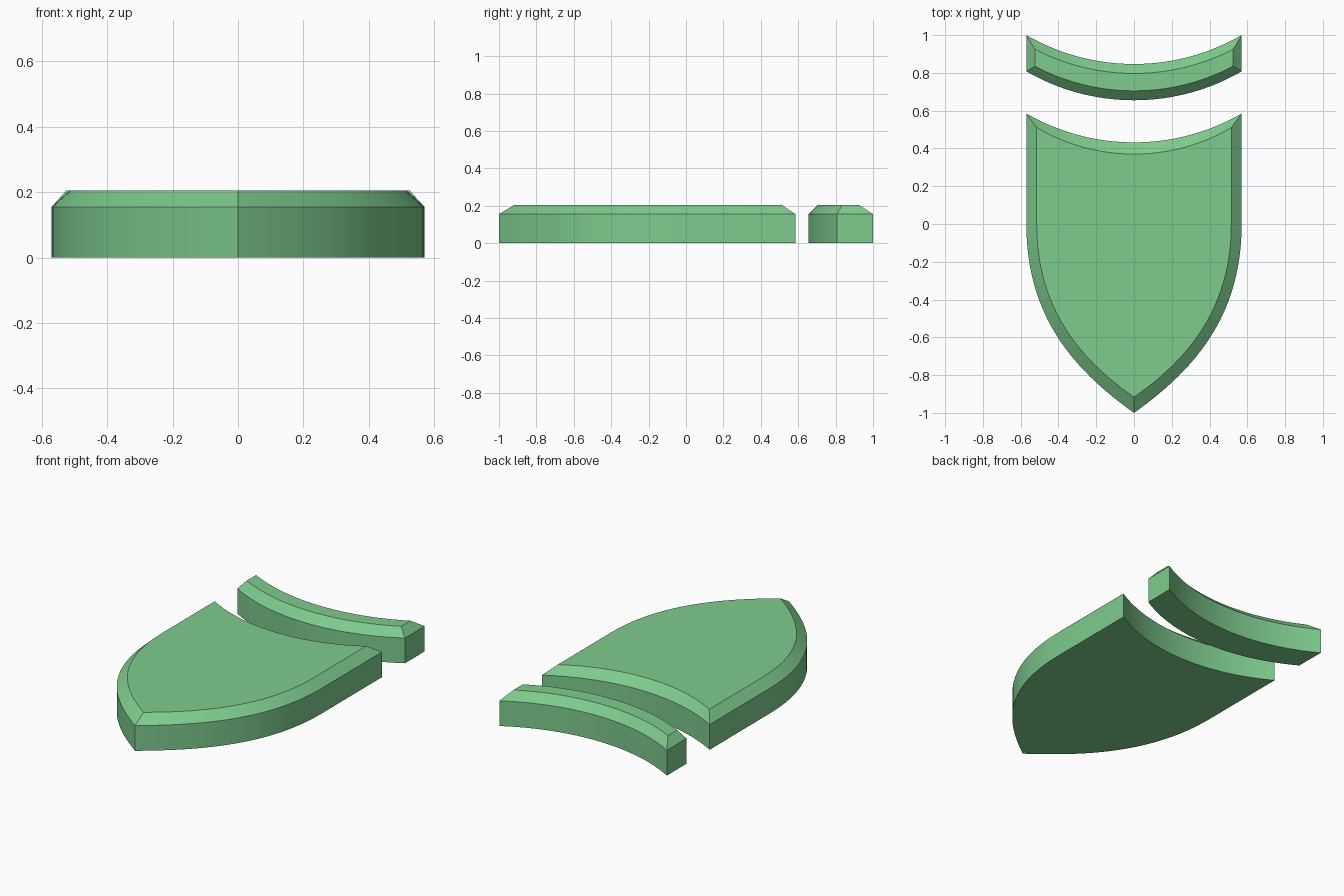
import bpy, bmesh, math
from mathutils import Vector
from mathutils.geometry import interpolate_bezier

if "Cube" in bpy.data.objects:
    bpy.data.objects.remove(bpy.data.objects["Cube"])

EDGE_Z, TOP_Z = 0.155, 0.205

green = bpy.data.materials.new("green")
green.diffuse_color = (0.21, 0.60, 0.27, 1)
green.use_nodes = True
green.node_tree.nodes["Principled BSDF"].inputs["Base Color"].default_value = green.diffuse_color


def arc(half, end_y, mid_y, n=24):
    """Sagging circular arc from +half to -half."""
    sag = end_y - mid_y
    r = (half * half + sag * sag) / (2 * sag)
    a = math.asin(half / r)
    return [(r * math.sin(t), mid_y + r - r * math.cos(t))
            for t in (a - 2 * a * i / n for i in range(n + 1))]


def shield_outline(half, end_y, mid_y, h1, h2, tip):
    pts = interpolate_bezier(Vector((half, 0, 0)), Vector((half, h1, 0)),
                             Vector((h2[0], h2[1], 0)), Vector((0, tip, 0)), 25)
    right = [(p.x, p.y) for p in pts]
    left = [(-x, y) for x, y in right]
    # top arc, left side down to the tip, right side back up
    return arc(half, end_y, mid_y) + left + right[-2::-1]


def bar_outline(half, top, low):
    return arc(half, *top) + arc(half, *low)[::-1]


def chamfered_plate(name, outer, inner):
    """Vertical wall up to EDGE_Z, then a slope in to the flat top."""
    bm = bmesh.new()
    rings = [[bm.verts.new((x, y, z)) for x, y in loop]
             for loop, z in ((outer, 0), (outer, EDGE_Z), (inner, TOP_Z))]
    n = len(outer)
    for low, high in zip(rings, rings[1:]):
        for i in range(n):
            j = (i + 1) % n
            bm.faces.new((low[i], low[j], high[j], high[i]))
    bm.faces.new(rings[0][::-1])
    bm.faces.new(rings[-1])
    bmesh.ops.recalc_face_normals(bm, faces=bm.faces)
    mesh = bpy.data.meshes.new(name)
    bm.to_mesh(mesh)
    bm.free()
    mesh.materials.append(green)
    obj = bpy.data.objects.new(name, mesh)
    bpy.context.collection.objects.link(obj)
    bpy.ops.object.select_all(action='DESELECT')
    obj.select_set(True)
    bpy.context.view_layer.objects.active = obj
    bpy.ops.object.shade_smooth_by_angle(angle=math.radians(25))


# Shield body
chamfered_plate(
    "shield_body",
    shield_outline(0.57, 0.585, 0.432, -0.48, (0.33, -0.765), -1.0),
    shield_outline(0.515, 0.51, 0.37, -0.44, (0.295, -0.71), -0.917))

# Curved bar above the shield
chamfered_plate(
    "top_bar",
    bar_outline(0.57, (1.0, 0.847), (0.808, 0.655)),
    bar_outline(0.525, (0.925, 0.797), (0.835, 0.705)))
